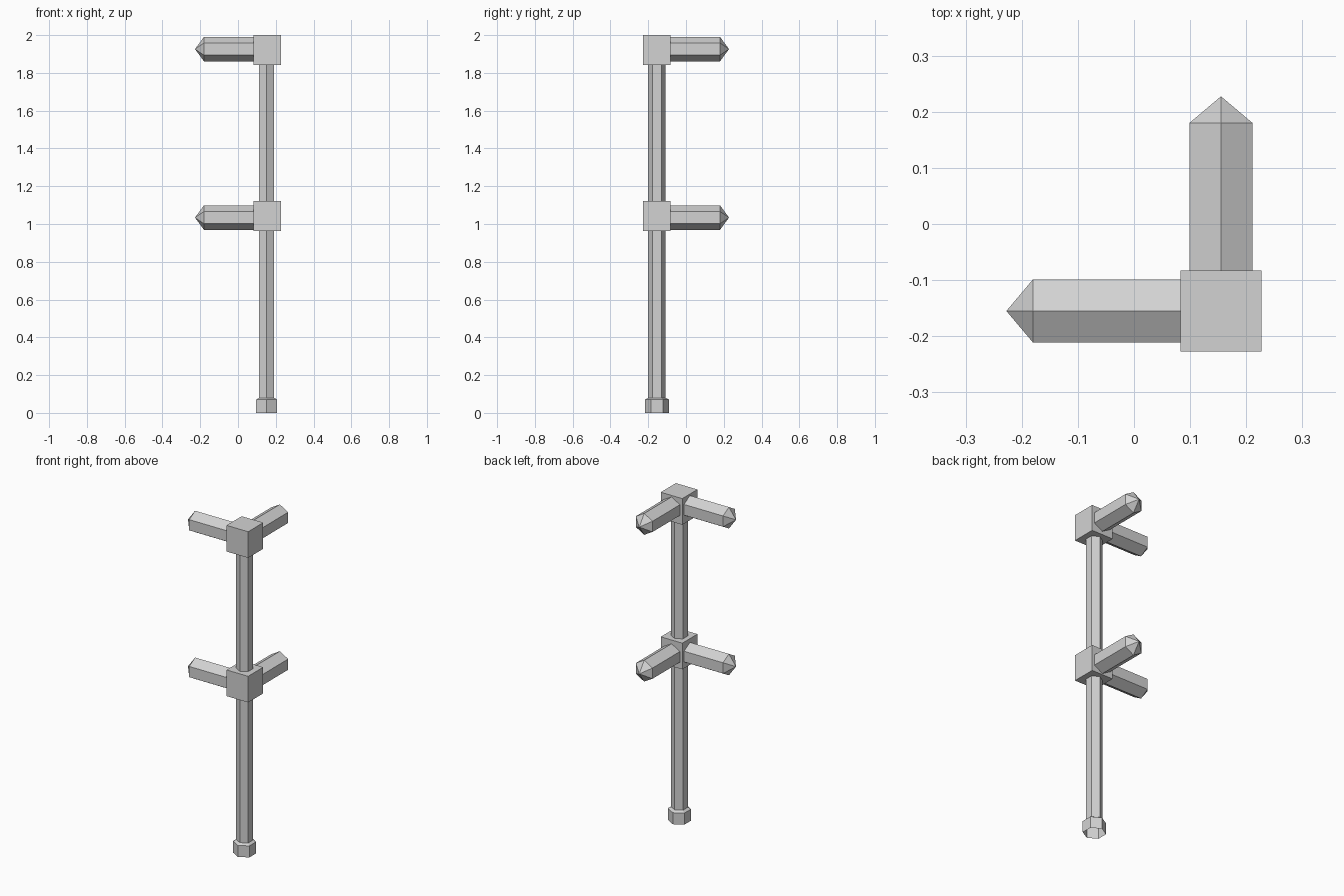
import bpy, bmesh, math
from mathutils import Matrix, Vector

if "Cube" in bpy.data.objects:
    bpy.data.objects.remove(bpy.data.objects["Cube"], do_unlink=True)

GREY = (0.65, 0.65, 0.65, 1)
grey = bpy.data.materials.new("light_grey")
grey.use_nodes = True
grey.diffuse_color = GREY
grey.node_tree.nodes["Principled BSDF"].inputs["Base Color"].default_value = GREY

SIDES = 6
CORNER = 0.155            # the post stands at x = CORNER, y = -CORNER
CUBE_W, CUBE_H = 0.145, 0.159


def add_object(name, bm, matrix):
    bmesh.ops.recalc_face_normals(bm, faces=bm.faces)
    bm.transform(matrix)
    mesh = bpy.data.meshes.new(name)
    bm.to_mesh(mesh)
    bm.free()
    mesh.materials.append(grey)
    obj = bpy.data.objects.new(name, mesh)
    bpy.context.collection.objects.link(obj)
    return obj


def hex_bar(name, profile, matrix, tip=None):
    """Six-sided bar along local z from (radius, height) pairs, with corners on local y."""
    bm = bmesh.new()
    rings = []
    for radius, height in profile:
        angles = [math.pi / 2 + math.tau * i / SIDES for i in range(SIDES)]
        rings.append([bm.verts.new((radius * math.cos(a), radius * math.sin(a), height))
                      for a in angles])
    for low, high in zip(rings, rings[1:]):
        for i in range(SIDES):
            j = (i + 1) % SIDES
            bm.faces.new((low[i], low[j], high[j], high[i]))
    if tip is not None:
        point = bm.verts.new((0, 0, tip))
        for i in range(SIDES):
            bm.faces.new((rings[-1][i], rings[-1][(i + 1) % SIDES], point))
    return add_object(name, bm, matrix)


def block(name, centre):
    bm = bmesh.new()
    bmesh.ops.create_cube(bm, size=1)
    bmesh.ops.scale(bm, vec=(CUBE_W, CUBE_W, CUBE_H), verts=bm.verts)
    return add_object(name, bm, Matrix.Translation(centre))


# Hollow post with a wider foot collar
hex_bar("post_with_foot", [(0.064, 0), (0.064, 0.07), (0.046, 0.08), (0.046, 1.9)],
        Matrix.Translation((0.152, -0.154, 0)))

# Corner blocks, each carrying two pointed rail arms
to_right = Matrix.Rotation(-math.pi / 2, 4, 'Y') @ Matrix.Rotation(math.pi / 2, 4, 'Z')
to_back = Matrix.Rotation(-math.pi / 2, 4, 'X')
for level, block_z, arm_z in (("middle", 1.042, 1.034), ("top", 2 - CUBE_H / 2, 1.926)):
    block(level + "_block", Vector((CORNER, -CORNER, block_z)))
    for side, turn in (("right", to_right), ("back", to_back)):
        hex_bar(f"{level}_{side}_arm", [(0.065, 0.05), (0.065, 0.335)],
                Matrix.Translation((CORNER, -CORNER, arm_z)) @ turn, tip=0.3825)
